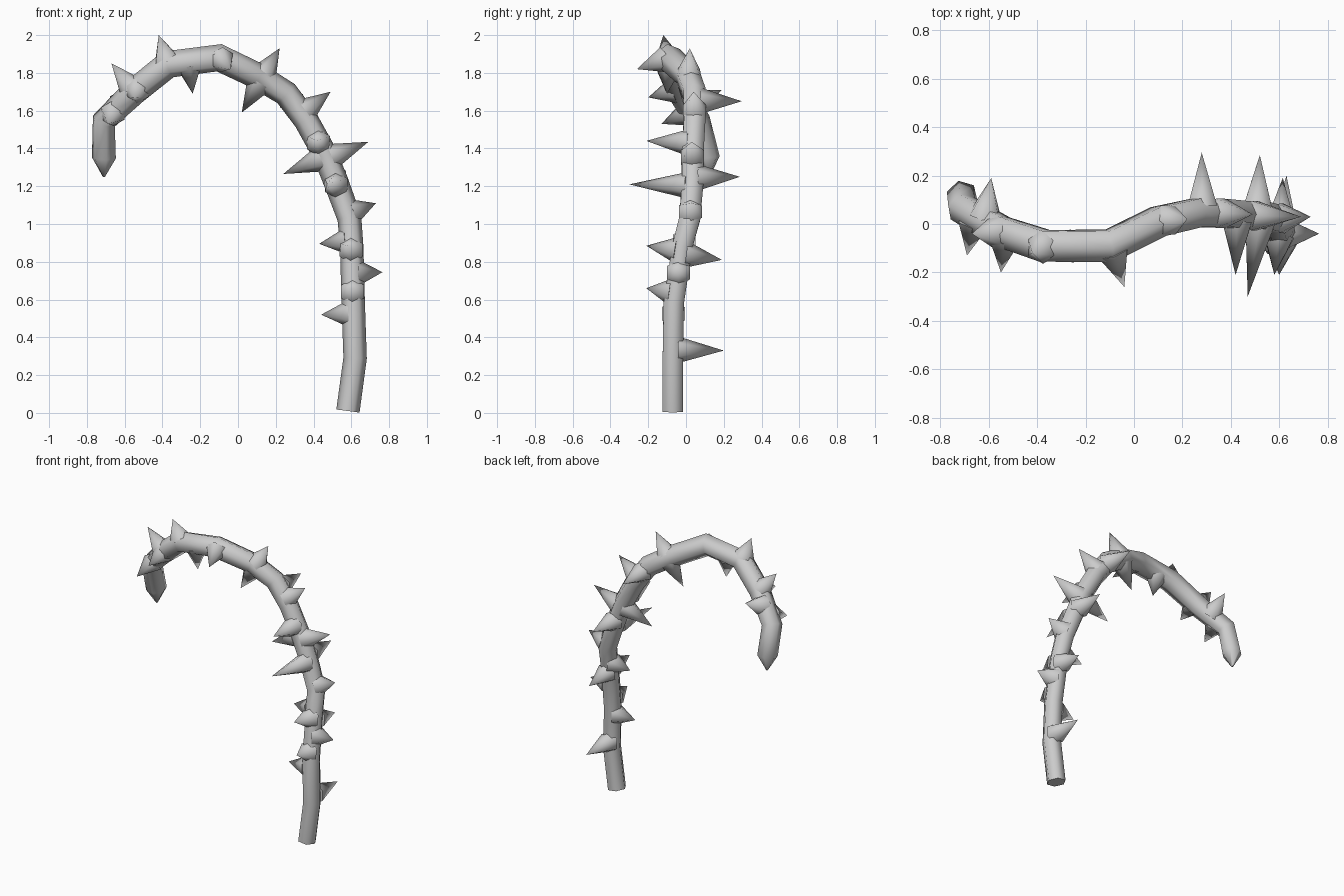
import bpy, bmesh, math
from mathutils import Vector, Matrix

if "Cube" in bpy.data.objects:
    bpy.data.objects.remove(bpy.data.objects["Cube"])

SIDES = 6
# stem centre line: x, y, z, radius
PATH = [(.582, -.07, .01, .062), (.62, -.07, .29, .062), (.61, -.065, .58, .062),
        (.602, -.02, .88, .062), (.59, .02, 1.03, .064), (.52, .035, 1.22, .066),
        (.46, .035, 1.37, .066), (.36, .045, 1.55, .066), (.255, .045, 1.69, .068),
        (.10, .01, 1.785, .07), (-.10, -.09, 1.88, .074), (-.37, -.09, 1.845, .074),
        (-.55, -.03, 1.70, .07), (-.71, .065, 1.545, .066), (-.71, .115, 1.35, .066),
        (-.71, .12, 1.25, .006)]
# thorn tips
TIPS = [(.63, .20, .33), (.44, -.07, .52), (.60, -.21, .66), (.765, -.04, .745),
        (.615, .19, .81), (.58, -.21, .885), (.43, .0, .895), (.73, .03, 1.11),
        (.47, -.30, 1.21), (.52, .285, 1.25), (.24, .03, 1.265), (.69, .03, 1.435),
        (.42, -.21, 1.44), (.28, .295, 1.65), (.49, .04, 1.70), (.02, .0, 1.59),
        (.22, .02, 1.93), (-.04, -.26, 1.82), (-.24, -.10, 1.69), (-.42, -.12, 2.0),
        (-.55, -.20, 1.67), (-.59, .19, 1.71), (-.67, -.04, 1.85), (-.69, -.13, 1.53)]
pts = [Vector(p[:3]) for p in PATH]


def finish(name, bm):
    bmesh.ops.recalc_face_normals(bm, faces=bm.faces)
    me = bpy.data.meshes.new(name)
    bm.to_mesh(me)
    bm.free()
    ob = bpy.data.objects.new(name, me)
    bpy.context.collection.objects.link(ob)
    bpy.ops.object.select_all(action='DESELECT')
    ob.select_set(True)
    bpy.context.view_layer.objects.active = ob
    bpy.ops.object.shade_smooth_by_angle(angle=math.radians(62))
    return ob


# curved stem: hexagonal rings swept along the path
bm = bmesh.new()
rings = []
side = Vector((1, 0, 0))
for i, p in enumerate(pts):
    a = (p - pts[i - 1]).normalized() if i else Vector()
    b = (pts[i + 1] - p).normalized() if i < len(pts) - 1 else Vector()
    t = (a + b).normalized()
    side = (side - t * side.dot(t)).normalized()
    up = t.cross(side)
    r = PATH[i][3]
    rings.append([bm.verts.new(p + r * (side * math.cos(k * math.tau / SIDES)
                                        + up * math.sin(k * math.tau / SIDES)))
                  for k in range(SIDES)])
for a, b in zip(rings, rings[1:]):
    for k in range(SIDES):
        n = (k + 1) % SIDES
        bm.faces.new((a[k], a[n], b[n], b[k]))
bm.faces.new(rings[0])
bm.faces.new(rings[-1])
finish("stem", bm)


def root_on_stem(tip):
    best = None
    for a, b in zip(pts[:-1], pts[1:-1]):
        d = b - a
        f = max(0, min(1, (tip - a).dot(d) / d.length_squared))
        q = a + d * f
        if best is None or (tip - q).length < (tip - best).length:
            best = q
    return best


# thorns: cones growing straight out of the stem
bm = bmesh.new()
for t in TIPS:
    tip = Vector(t)
    root = root_on_stem(tip)
    d = (tip - root).normalized()
    start = root + d * .03
    m = Matrix.Translation((start + tip) / 2) @ d.to_track_quat('Z', 'Y').to_matrix().to_4x4()
    bmesh.ops.create_cone(bm, cap_ends=True, segments=SIDES, radius1=.07, radius2=0,
                          depth=(tip - start).length, matrix=m)
finish("thorns", bm)
